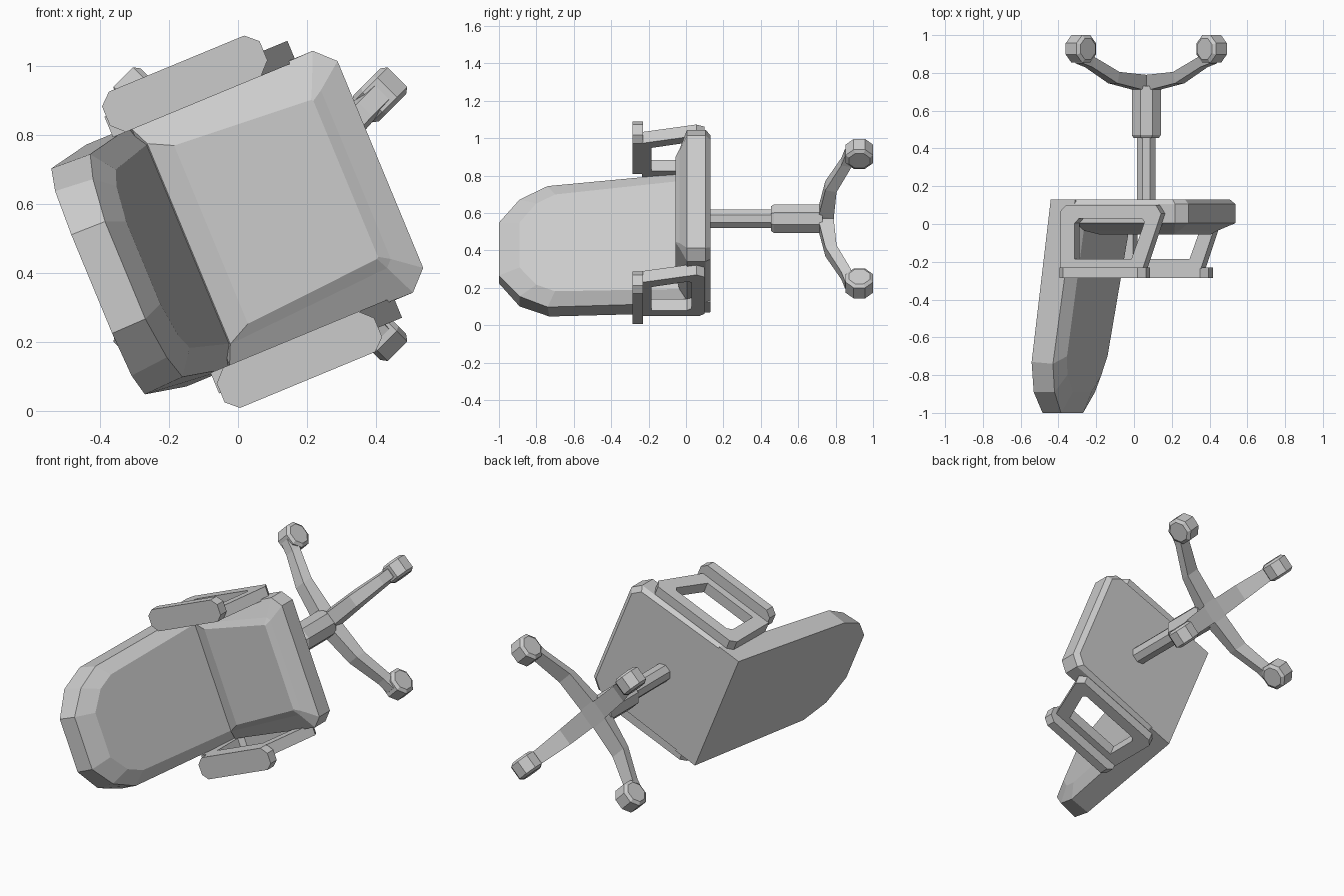
import bpy, bmesh, math
from mathutils import Matrix, Vector

if "Cube" in bpy.data.objects:
    bpy.data.objects.remove(bpy.data.objects["Cube"])

# Chair frame (forward, side, up) -> world: the chair lies with "up" along -y, rolled 22.5 degrees
A = math.radians(22.5)
C, S = math.cos(A), math.sin(A)
M = Matrix(((C, -S, 0, 0.065), (0, 0, -1, 0), (S, C, 0, 0.57), (0, 0, 0, 1)))


def loft(name, rings, closed=False, local=Matrix()):
    """Skin a list of equal-length rings; cap the ends, or join last to first."""
    bm = bmesh.new()
    vs = [[bm.verts.new(M @ local @ Vector(p)) for p in r] for r in rings]
    n = len(rings[0])
    pairs = list(zip(vs, vs[1:])) + ([(vs[-1], vs[0])] if closed else [])
    for a, b in pairs:
        for i in range(n):
            j = (i + 1) % n
            bm.faces.new((a[i], a[j], b[j], b[i]))
    if not closed:
        bm.faces.new(vs[0])
        bm.faces.new(vs[-1])
    bmesh.ops.recalc_face_normals(bm, faces=bm.faces)
    me = bpy.data.meshes.new(name)
    bm.to_mesh(me)
    bm.free()
    ob = bpy.data.objects.new(name, me)
    bpy.context.collection.objects.link(ob)
    return ob


def sym(half):
    """Mirror half a ring across the chair's centre plane."""
    return half + [(u, -s, h) for u, s, h in reversed(half)]


def circle(r, h, n=8):
    return [(r * math.cos(2 * math.pi * i / n), r * math.sin(2 * math.pi * i / n), h)
            for i in range(n)]


# Seat cushion
def seat_ring(back, front, w_back, w_front, cut, h):
    return sym([(back, w_back, h), (front - cut, w_front, h), (front, w_front - cut, h)])


loft("seat", [
    seat_ring(-0.26, 0.35, 0.37, 0.36, 0.05, -0.13),
    seat_ring(-0.26, 0.377, 0.38, 0.38, 0.055, -0.105),
    seat_ring(-0.25, 0.377, 0.37, 0.38, 0.055, -0.005),
    seat_ring(-0.225, 0.30, 0.315, 0.285, 0.02, 0.035),
    seat_ring(-0.155, 0.268, 0.28, 0.25, 0.005, 0.055)])

# Backrest: back outline, front rim, inner front panel
loft("backrest", [
    sym([(-0.39, 0.38, -0.13), (-0.51, 0.355, 0.73), (-0.525, 0.29, 0.89), (-0.53, 0.155, 1.0)]),
    sym([(-0.25, 0.38, -0.13), (-0.39, 0.35, 0.74), (-0.41, 0.28, 0.89), (-0.425, 0.153, 1.0)]),
    sym([(-0.22, 0.315, -0.02), (-0.338, 0.28, 0.70), (-0.355, 0.235, 0.80), (-0.368, 0.13, 0.89)])])

# Armrests: chamfered pad and trapezoid loop on each side
outer = [(-0.31, 0.235), (-0.31, -0.07), (-0.28, -0.1), (0.235, -0.1), (0.265, -0.055), (0.16, 0.235)]
inner = [(-0.23, 0.185), (-0.23, -0.005), (-0.205, -0.03), (0.155, -0.03), (0.17, -0.01), (0.095, 0.185)]
pad = [(-0.305, 0.405), (-0.27, 0.37), (0.155, 0.37), (0.19, 0.405),
       (0.19, 0.465), (0.155, 0.497), (-0.27, 0.497), (-0.305, 0.465)]
for label, k in (("left", 1), ("right", -1)):
    loft(f"arm_pad_{label}", [[(u, k * s, h) for u, s in pad] for h in (0.23, 0.287)])
    loft(f"arm_frame_{label}", [[(u, k * s, h) for u, h in prof] for prof, s in
                                ((outer, 0.37), (outer, 0.435), (inner, 0.435), (inner, 0.37))],
         closed=True)

# Gas column and sleeve
loft("column", [circle(0.054, h) for h in (-0.12, -0.48)])
loft("column_sleeve", [circle(r, h) for r, h in ((0.072, -0.455), (0.083, -0.47), (0.083, -0.73))])

# Four-legged base with casters
for i in range(4):
    R = Matrix.Rotation(A + i * math.pi / 2, 4, 'Z')
    stations = [(0.0, 0.055, -0.71, -0.79), (0.06, 0.055, -0.71, -0.79),
                (0.25, 0.05, -0.745, -0.805), (0.43, 0.04, -0.83, -0.885), (0.50, 0.04, -0.85, -0.92)]
    loft(f"leg_{i + 1}", [[(r, -w, lo), (r, w, lo), (r, w * 0.7, hi), (r, -w * 0.7, hi)]
                          for r, w, hi, lo in stations], local=R)
    turn = R @ Matrix.Translation((0.49, 0, -0.927)) @ Matrix.Rotation(math.pi / 2, 4, 'X') \
        @ Matrix.Rotation(A, 4, 'Z')
    loft(f"caster_{i + 1}", [circle(r, h) for r, h in
                             ((0.06, -0.053), (0.079, -0.04), (0.079, 0.04), (0.06, 0.053))], local=turn)
